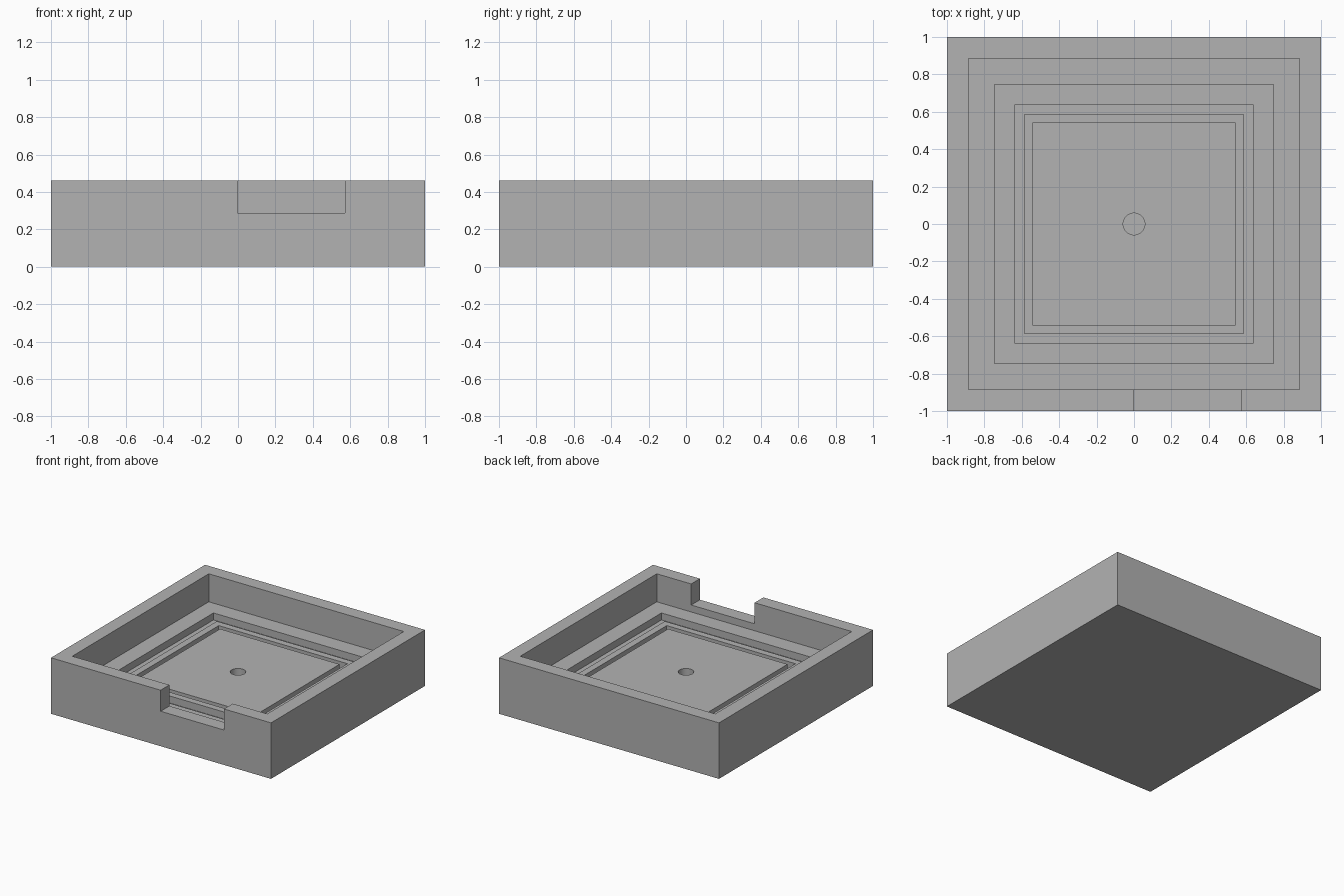
import bpy
import bmesh

# Remove the default cube
cube = bpy.data.objects.get("Cube")
if cube:
    bpy.data.objects.remove(cube, do_unlink=True)

# Single grey finish
COLOUR = (0.448, 0.448, 0.448, 1)
grey = bpy.data.materials.new("plain grey")
grey.use_nodes = True
grey.diffuse_color = COLOUR
grey.node_tree.nodes["Principled BSDF"].inputs["Base Color"].default_value = COLOUR

RIM, FLOOR, STEP = 0.46, 0.23, 0.0575
GROOVE = FLOOR - STEP


def finish(name, bm):
    """Turn a bmesh into a named grey object."""
    bmesh.ops.recalc_face_normals(bm, faces=bm.faces[:])
    mesh = bpy.data.meshes.new(name)
    bm.to_mesh(mesh)
    bm.free()
    mesh.materials.append(grey)
    obj = bpy.data.objects.new(name, mesh)
    bpy.context.collection.objects.link(obj)
    return obj


def square_loft(name, profile):
    """Join concentric squares given as (half width, height), capping both ends."""
    bm = bmesh.new()
    rings = [[bm.verts.new((sx * r, sy * r, z))
              for sx, sy in ((-1, -1), (1, -1), (1, 1), (-1, 1))]
             for r, z in profile]
    for a, b in zip(rings, rings[1:]):
        for i in range(4):
            j = (i + 1) % 4
            bm.faces.new((a[i], a[j], b[j], b[i]))
    bm.faces.new(rings[0][::-1])
    bm.faces.new(rings[-1])
    return finish(name, bm)


def cut(target, cutter):
    """Subtract the cutter from the target, then discard the cutter."""
    cutter.hide_render = True
    mod = target.modifiers.new("cut", "BOOLEAN")
    mod.operation = "DIFFERENCE"
    mod.solver = "EXACT"
    mod.object = cutter
    bpy.context.view_layer.objects.active = target
    bpy.ops.object.modifier_apply(modifier=mod.name)
    bpy.data.objects.remove(cutter, do_unlink=True)


# Tray: outer wall, ledge, wide groove, thin ridge, narrow groove, centre plate
tray = square_loft("tray", [
    (1, 0), (1, RIM),
    (0.886, RIM), (0.886, FLOOR),
    (0.745, FLOOR), (0.745, GROOVE),
    (0.64, GROOVE), (0.64, FLOOR),
    (0.585, FLOOR), (0.585, GROOVE),
    (0.543, GROOVE), (0.543, FLOOR),
])

# Notch in the front wall
bm = bmesh.new()
bmesh.ops.create_cube(bm, size=1)
bmesh.ops.scale(bm, vec=(0.576, 0.3, 0.4), verts=bm.verts)
bmesh.ops.translate(bm, vec=(0.285, -0.95, 0.487), verts=bm.verts)
cut(tray, finish("notch_cutter", bm))

# Round blind hole in the centre plate
bm = bmesh.new()
bmesh.ops.create_cone(bm, cap_ends=True, segments=48, radius1=0.058,
                      radius2=0.058, depth=2 * STEP)
bmesh.ops.translate(bm, vec=(0, 0, FLOOR), verts=bm.verts)
cut(tray, finish("hole_cutter", bm))

# Smooth only the round hole wall
bpy.ops.object.select_all(action="DESELECT")
tray.select_set(True)
bpy.context.view_layer.objects.active = tray
bpy.ops.object.shade_smooth_by_angle()
